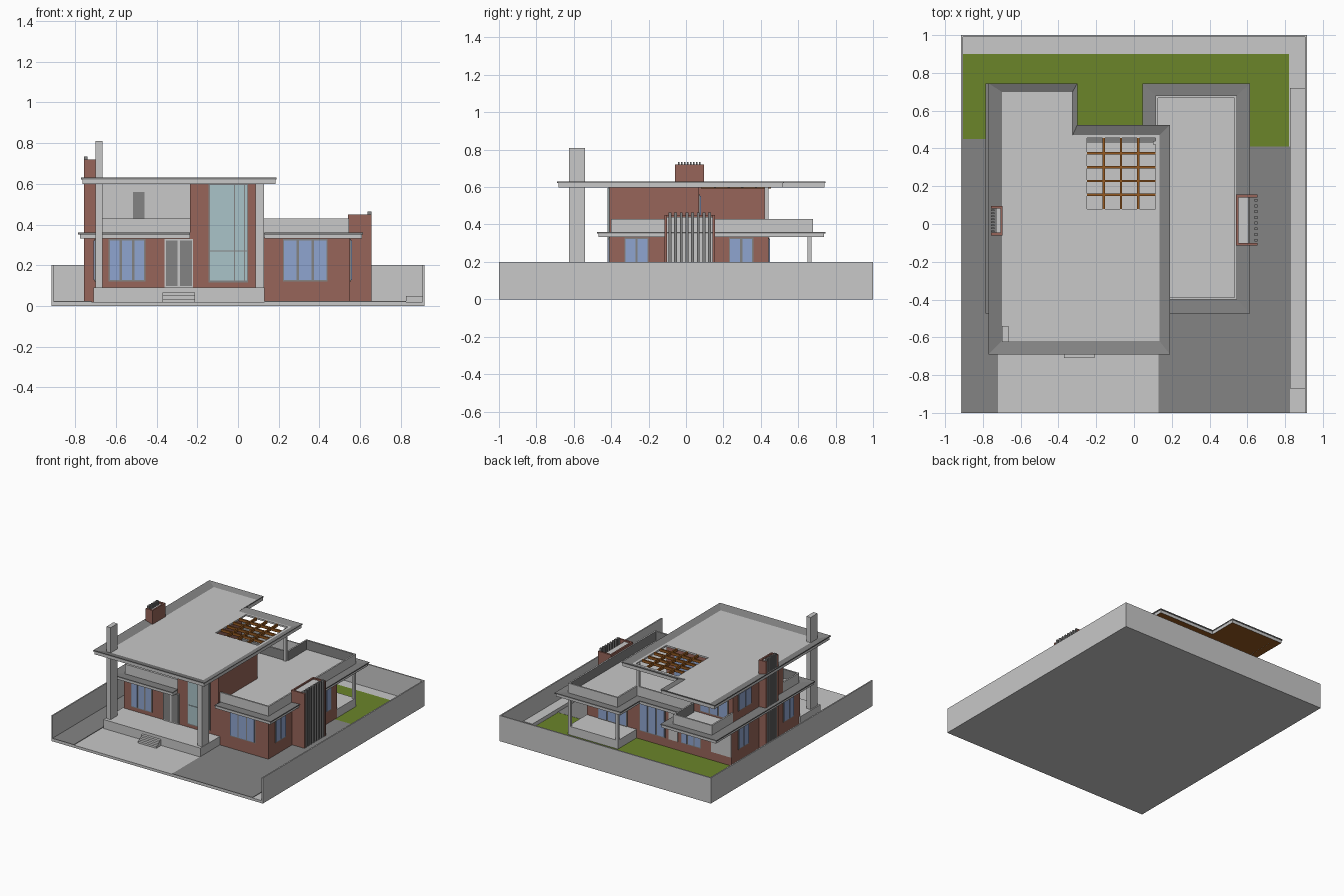
import bpy, bmesh
from mathutils import Vector

if "Cube" in bpy.data.objects:
    bpy.data.objects.remove(bpy.data.objects["Cube"])


def mat(name, r, g, b):
    m = bpy.data.materials.new(name)
    m.diffuse_color = (r, g, b, 1)
    m.use_nodes = True
    m.node_tree.nodes["Principled BSDF"].inputs["Base Color"].default_value = m.diffuse_color
    return m


LIGHT = mat("light_concrete", .578, .578, .578)
DARK = mat("dark_grey", .231, .231, .231)
BRICK = mat("red_brick", .31, .13, .10)
GRASS = mat("grass_green", .147, .235, .023)
BLUE = mat("window_blue", .275, .376, .631)
TEAL = mat("pale_glass", .402, .546, .578)
WOOD = mat("brown_wood", .30, .10, .015)


def finish(name, bm, *mats):
    bmesh.ops.recalc_face_normals(bm, faces=bm.faces)
    me = bpy.data.meshes.new(name)
    bm.to_mesh(me)
    bm.free()
    ob = bpy.data.objects.new(name, me)
    for m in mats:
        me.materials.append(m)
    bpy.context.collection.objects.link(ob)
    return ob


def prism(name, pts, z0, z1, *mats):
    """Extruded plan outline; a second material goes on the underside."""
    bm = bmesh.new()
    f = bm.faces.new([bm.verts.new((x, y, z0)) for x, y in pts])
    ret = bmesh.ops.extrude_face_region(bm, geom=[f])
    bmesh.ops.translate(bm, vec=(0, 0, z1 - z0),
                        verts=[v for v in ret["geom"] if isinstance(v, bmesh.types.BMVert)])
    bmesh.ops.recalc_face_normals(bm, faces=bm.faces)
    if len(mats) > 1:
        for f in bm.faces:
            f.material_index = int(f.normal.z < -.5)
    return finish(name, bm, *mats)


def box(name, x0, x1, y0, y1, z0, z1, *mats):
    x0, x1, y0, y1 = min(x0, x1), max(x0, x1), min(y0, y1), max(y0, y1)
    return prism(name, [(x0, y0), (x1, y0), (x1, y1), (x0, y1)], z0, z1, *mats)


def eaves(name, outer, inner, z0, z1, zi):
    """Roof edge swept round a plan: light fascia, dark coping, wooden soffit."""
    bm = bmesh.new()
    prof = [(.1, z0), (.1, z1 - .008), (0, z1 - .008), (0, z1), (1, zi), (1, z0)]
    cols = [0, 1, 1, 1, 0, 2]
    rings = []
    for o, i in zip(outer, inner):
        o, i = Vector(o), Vector(i)
        rings.append([bm.verts.new((*o.lerp(i, t), z)) for t, z in prof])
    for k, a in enumerate(rings):
        b = rings[(k + 1) % len(rings)]
        for j in range(6):
            n = (j + 1) % 6
            bm.faces.new((a[j], b[j], b[n], a[n])).material_index = cols[j]
    return finish(name, bm, LIGHT, DARK, WOOD)


def parapet(name, path, z0, z1, t=.012):
    """Thin walls along a path, dark on the inner (left-hand) side."""
    bm = bmesh.new()
    for p, q in zip(path, path[1:]):
        p, q = Vector(p), Vector(q)
        d = (q - p).normalized()
        n = Vector((-d.y, d.x))
        lo = [bm.verts.new((*c, z0)) for c in (p, q, q + n * t, p + n * t)]
        hi = [bm.verts.new((v.co.x, v.co.y, z1)) for v in lo]
        bm.faces.new(lo)
        bm.faces.new(hi)
        for k in range(4):
            m = (k + 1) % 4
            bm.faces.new((lo[k], lo[m], hi[m], hi[k])).material_index = int(k == 2)
    return finish(name, bm, LIGHT, DARK)


def plate(name, face, plane, u0, u1, z0, z1, depth, m):
    """Thin panel on a wall facing -y, +y, -x or +x."""
    out = plane + (depth if face[0] == "+" else -depth)
    if face[1] == "y":
        return box(name, u0, u1, plane, out, z0, z1, m)
    return box(name, plane, out, u0, u1, z0, z1, m)


def window(name, face, plane, u0, u1, z0, z1, n=3, glass=BLUE, frame=DARK):
    plate(name + "_frame", face, plane, u0, u1, z0, z1, .005, frame)
    w = (u1 - u0) / n
    for k in range(n):
        plate(f"{name}_pane_{k}", face, plane, u0 + k * w + .006, u0 + (k + 1) * w - .006,
              z0 + .008, z1 - .008, .009, glass)


# --- Plot: slab, paving, lawn, boundary walls ---
box("plot_slab", -.915, .915, -1, 1, 0, .02, LIGHT)
box("left_paving", -.905, -.72, -1, .45, .02, .024, DARK)
box("right_paving", .13, .825, -1, .41, .02, .024, DARK)
box("lawn", -.905, .82, .41, .9, .015, .023, GRASS)
box("left_wall", -.915, -.905, -1, 1, 0, .2, LIGHT)
box("right_wall", .905, .915, -1, 1, 0, .2, LIGHT)
box("back_wall", -.905, .905, .99, 1, 0, .2, LIGHT)
box("side_planter", .825, .905, -.87, .72, .02, .05, LIGHT)

# --- Front terrace, steps, back porch, columns ---
box("front_terrace", -.71, .13, -.65, -.40, .02, .09, LIGHT)
for k in range(4):
    box(f"front_step_{k}", -.37, -.21, -.71 + .02 * k, -.62, .02, .035 + .016 * k, LIGHT)
box("back_porch", .12, .55, .44, .67, .02, .09, LIGHT)
box("tall_front_column", -.70, -.665, -.625, -.54, .09, .81, LIGHT)
box("right_front_column", .085, .127, -.625, -.54, .09, .605, LIGHT)
for k, x in enumerate((.12, .53)):
    box(f"porch_post_{k}", x, x + .02, .65, .67, .09, .335, LIGHT)
box("pergola_post", .10, .12, .42, .44, .345, .605, LIGHT)

# --- Brick bodies ---
box("ground_floor", -.70, .55, -.41, .44, .02, .335, BRICK)
prism("upper_floor", [(-.235, -.41), (.12, -.41), (.12, .07), (-.26, .07), (-.26, .42),
                      (-.70, .42), (-.70, -.2), (-.235, -.2)], .335, .605, BRICK)

# --- Lower roof: eaves, deck and parapets ---
inner = [(-.70, -.40), (-.235, -.40), (-.235, -.395), (.13, -.395), (.13, -.40), (.545, -.40),
         (.545, .68), (.115, .68), (.115, .44), (-.365, .44), (-.365, .68), (-.70, .68)]
outer = [(-.785, -.475), (-.235, -.475), (-.235, -.40), (.13, -.40), (.13, -.475), (.615, -.475),
         (.615, .745), (.045, .745), (.045, .51), (-.30, .51), (-.30, .745), (-.785, .745)]
eaves("lower_eaves", outer, inner, .332, .36, .355)
prism("lower_deck", inner, .333, .357, LIGHT, WOOD)
parapet("terrace_parapet", [(.125, -.40), (.545, -.40), (.545, .68), (.115, .68), (.115, .44),
                            (-.365, .44), (-.365, .68), (-.70, .68), (-.70, .42)], .35, .43)
parapet("balcony_parapet", [(-.70, -.2), (-.70, -.40), (-.235, -.40)], .35, .43)

# --- Upper roof with an opening for the pergola ---
outer = [(-.77, -.69), (.19, -.69), (.19, .525), (-.30, .525), (-.30, .745), (-.77, .745)]
inner = [(-.70, -.62), (.135, -.62), (.135, .47), (-.325, .47), (-.325, .70), (-.70, .70)]
eaves("upper_eaves", outer, inner, .598, .63, .612)
deck = prism("upper_deck", inner, .599, .612, LIGHT, WOOD)
cutter = box("pergola_cutter", -.25, .115, .08, .455, .5, .7, LIGHT)
cutter.hide_render = True
cutter.hide_viewport = True
cut = deck.modifiers.new("pergola_opening", "BOOLEAN")
cut.operation = "DIFFERENCE"
cut.object = cutter
for k in range(3):
    x = -.16 + .091 * k
    box(f"pergola_beam_{k}", x - .006, x + .006, .08, .455, .592, .612, WOOD)
for k in range(4):
    y = .155 + .073 * k
    box(f"pergola_rafter_{k}", -.25, .115, y - .006, y + .006, .594, .614, WOOD)


# --- Brick stacks with vertical metal slats ---
def stack(name, xin, xout, y0, y1, ztop, zslat):
    s = 1 if xout > 0 else -1
    box(name + "_back", xin - s * .004, xin + s * .008, y0, y1, .02, ztop, BRICK)
    box(name + "_core", xin + s * .008, xin + .55 * (xout - xin), y0 + .01, y1 - .01,
        .02, ztop - .01, LIGHT)
    for side, y in (("front", y0), ("rear", y1 - .014)):
        box(f"{name}_{side}_fin", xin, xout, y, y + .014, .02, ztop, BRICK)
    step = (y1 - y0 - .028) / 8
    for k in range(8):
        y = y0 + .014 + step * (k + .5)
        box(f"{name}_slat_{k}", xout - s * .018, xout, y - step * .25, y + step * .25,
            .02, zslat, DARK)


stack("right_stack", .545, .655, -.115, .155, .45, .465)
stack("left_stack", -.70, -.757, -.06, .095, .72, .735)

# --- Front openings ---
window("front_left_window", "-y", -.41, -.635, -.455, .12, .33)
window("front_right_window", "-y", -.41, .22, .44, .12, .33)
window("front_door", "-y", -.41, -.36, -.22, .09, .33, 2, DARK, LIGHT)
plate("stair_glass_frame", "-y", -.41, -.145, .05, .115, .598, .005, DARK)
for k, (u0, u1) in enumerate(((-.138, -.02), (-.014, .03), (.034, .044))):
    for j, (z0, z1) in enumerate(((.125, .268), (.272, .594))):
        plate(f"stair_glass_{k}_{j}", "-y", -.41, u0, u1, z0, z1, .009, TEAL)
plate("balcony_wall_render", "-y", -.2, -.70, -.235, .357, .599, .005, LIGHT)
plate("balcony_door", "-y", -.205, -.515, -.46, .357, .56, .004, DARK)

# --- Side openings, matching on left and right ---
for k, y in enumerate((-.33, .23)):
    window(f"right_window_{k}", "+x", .55, y, y + .13, .12, .33, 2)
    window(f"left_window_{k}", "-x", -.70, y, y + .13, .12, .33, 2)
window("upper_left_window", "-x", -.70, .2, .36, .42, .56, 2)

# --- Back openings ---
window("back_glazing", "+y", .44, -.13, .09, .09, .33)
window("back_middle_window", "+y", .44, -.44, -.27, .09, .33)
window("porch_glazing", "+y", .44, .2, .45, .09, .33)
plate("back_panel", "+y", .44, -.70, -.53, .09, .33, .006, LIGHT)
plate("back_pier", "+y", .44, -.24, -.16, .09, .33, .006, LIGHT)
window("upper_back_window", "+y", .42, -.66, -.42, .37, .56)
window("pergola_door", "+y", .07, -.2, .05, .36, .56)
